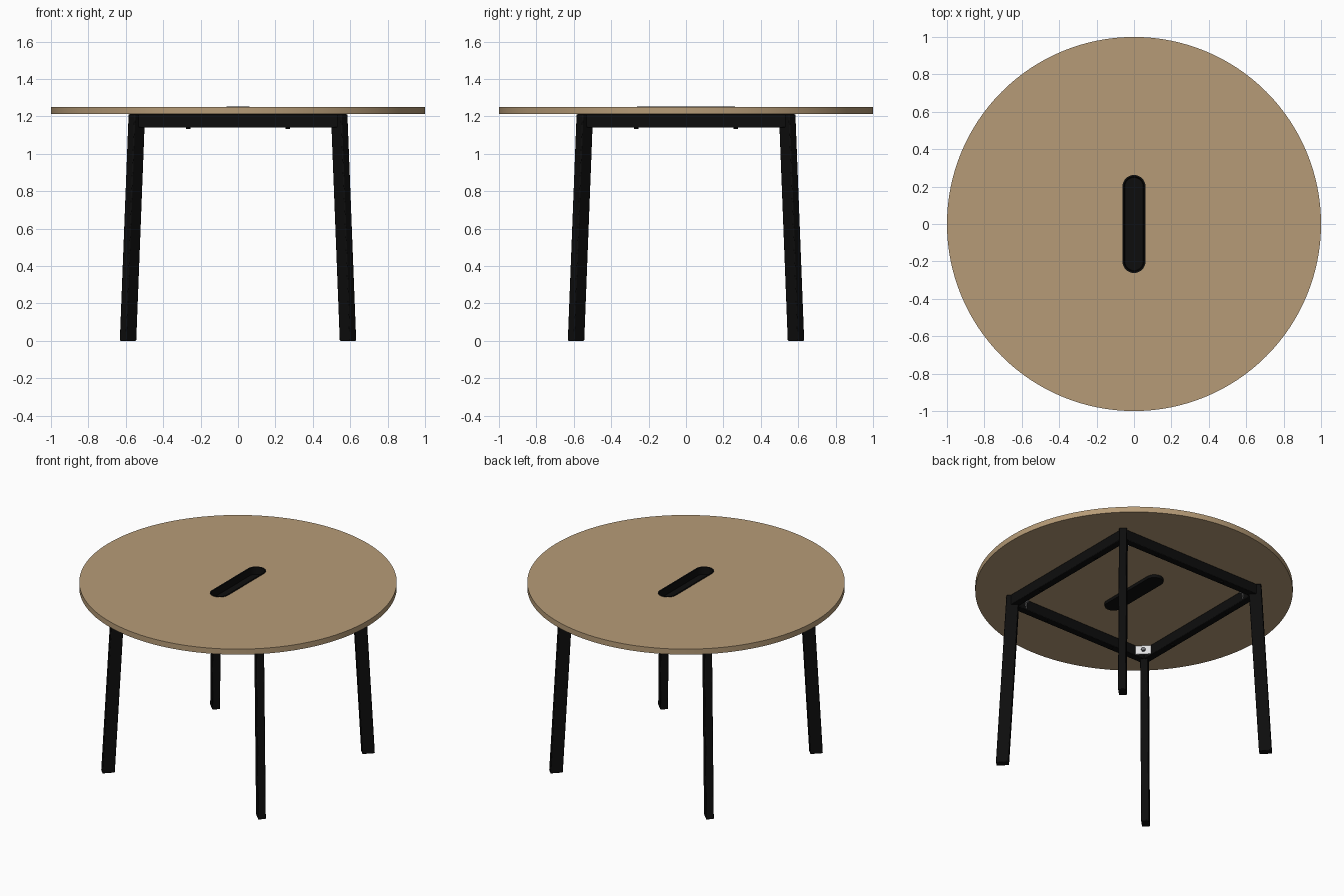
import bpy, bmesh
from math import pi, cos, sin, radians
from mathutils import Matrix, Vector

if "Cube" in bpy.data.objects:
    bpy.data.objects.remove(bpy.data.objects["Cube"])

TOP, UNDER = 1.25, 1.212
RAIL_LOW = 1.14
HALF_SLOT = 0.2          # centre of the slot's round ends
CORNER = 0.541           # leg centre under the tabletop
FOOT = 0.588             # leg centre on the floor


def material(name, colour, rough):
    m = bpy.data.materials.new(name)
    m.use_nodes = True
    m.diffuse_color = (*colour, 1)
    shader = m.node_tree.nodes["Principled BSDF"]
    shader.inputs["Base Color"].default_value = (*colour, 1)
    shader.inputs["Roughness"].default_value = rough
    return m


oak = material("oak", (0.47, 0.33, 0.185), 0.6)
black = material("black_metal", (0.004, 0.004, 0.004), 0.6)
white = material("bracket_white", (0.75, 0.75, 0.76), 0.5)
grey = material("bolt_grey", (0.2, 0.2, 0.21), 0.5)


def finish(name, bm, mat, bevel=0):
    bmesh.ops.recalc_face_normals(bm, faces=bm.faces)
    mesh = bpy.data.meshes.new(name)
    bm.to_mesh(mesh)
    bm.free()
    mesh.materials.append(mat)
    ob = bpy.data.objects.new(name, mesh)
    bpy.context.collection.objects.link(ob)
    if bevel:
        mod = ob.modifiers.new("soft_edges", "BEVEL")
        mod.width, mod.segments = bevel, 2
    bpy.ops.object.select_all(action="DESELECT")
    ob.select_set(True)
    bpy.context.view_layer.objects.active = ob
    bpy.ops.object.shade_smooth_by_angle(angle=radians(35))
    return ob


def box(name, size, centre, turn, mat, bevel=0):
    bm = bmesh.new()
    bmesh.ops.create_cube(bm, size=1)
    bm.transform(turn @ Matrix.Translation(centre) @ Matrix.Diagonal((*size, 1)))
    return finish(name, bm, mat, bevel)


def cylinder(name, radius, depth, place, mat, sides=16):
    bm = bmesh.new()
    bmesh.ops.create_cone(bm, cap_ends=True, segments=sides, radius1=radius,
                          radius2=radius, depth=depth, matrix=place)
    return finish(name, bm, mat)


def capsule(radius, z, steps=16):
    """Outline of the long slot, running along y."""
    pts = []
    for end, start in ((1, 0), (-1, pi)):
        for i in range(steps + 1):
            a = start + pi * i / steps
            pts.append(Vector((radius * cos(a), end * HALF_SLOT + radius * sin(a), z)))
    return pts


def loop(bm, pts):
    verts = [bm.verts.new(p) for p in pts]
    edges = [bm.edges.new((v, verts[i - 1])) for i, v in enumerate(verts)]
    return verts, edges


# Round tabletop with a slot through it
bm = bmesh.new()
n = 128
disc = [Vector((cos(2 * pi * i / n), sin(2 * pi * i / n), UNDER)) for i in range(n)]
edges = loop(bm, disc)[1] + loop(bm, capsule(0.057, UNDER))[1]
bmesh.ops.triangle_fill(bm, edges=edges, use_beauty=True, normal=(0, 0, 1))
extruded = bmesh.ops.extrude_face_region(bm, geom=bm.faces[:], use_keep_orig=True)
bmesh.ops.translate(bm, vec=(0, 0, TOP - UNDER),
                    verts=[g for g in extruded["geom"] if isinstance(g, bmesh.types.BMVert)])
finish("tabletop", bm, oak)

# Cable tray filling the slot, with a thin rim
bm = bmesh.new()
profile = [(0.056, 1.192), (0.056, TOP), (0.062, TOP), (0.062, TOP + 0.003),
           (0.053, TOP + 0.003), (0.049, 1.205)]
rings = [loop(bm, capsule(r, z))[0] for r, z in profile]
for a, b in zip(rings, rings[1:]):
    for i in range(len(a)):
        bm.faces.new((a[i - 1], a[i], b[i], b[i - 1]))
bm.faces.new(rings[0])
bm.faces.new(rings[-1])
finish("cable_tray", bm, black)

# Four equal corners and sides
root2 = 2 ** 0.5
corner_names = ["back_left", "back_right", "front_right", "front_left"]
side_names = ["left", "back", "right", "front"]
for k in range(4):
    quarter = Matrix.Rotation(k * pi / 2, 4, "Z")
    diagonal = Matrix.Rotation(k * pi / 2 + pi / 4, 4, "Z")
    corner, side = corner_names[k], side_names[k]

    # Splayed leg, flat on the floor, deep towards the centre
    bm = bmesh.new()
    bmesh.ops.create_cube(bm, size=1)
    for v in bm.verts:
        low = v.co.z < 0
        v.co = Vector((v.co.x * 0.08 + (FOOT if low else CORNER) * root2,
                       v.co.y * 0.05, 0 if low else UNDER))
    bm.transform(diagonal)
    finish(corner + "_leg", bm, black, 0.005)

    # Rail under the tabletop
    box(side + "_rail", (0.05, 2 * CORNER, UNDER - RAIL_LOW),
        (CORNER, 0, (UNDER + RAIL_LOW) / 2), quarter, black, 0.004)

    # Screws under the rail
    for s, end in ((-1, "first"), (1, "second")):
        cylinder(f"{side}_rail_{end}_screw", 0.012, 0.012,
                 quarter @ Matrix.Translation((CORNER, s * 0.267, RAIL_LOW)), black)

    # Plate across the inner corner, with its bolt
    box(corner + "_bracket", (0.008, 0.126, 0.06), (0.685, 0, 1.178), diagonal, white)
    cylinder(corner + "_bolt", 0.014, 0.02,
             diagonal @ Matrix.Translation((0.675, 0, 1.178)) @ Matrix.Rotation(pi / 2, 4, "Y"),
             grey, 6)
